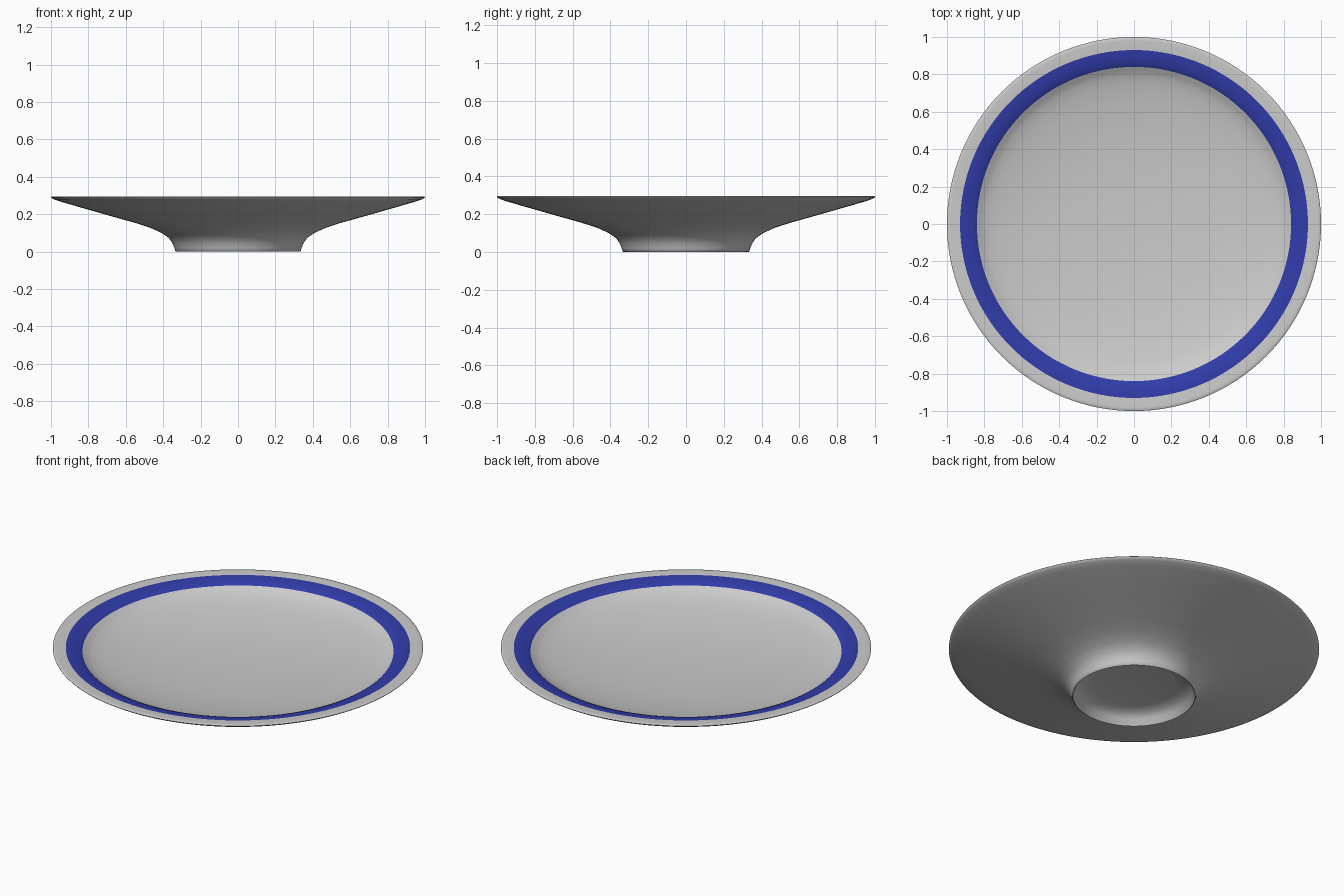
import bpy, math

if "Cube" in bpy.data.objects:
    bpy.data.objects.remove(bpy.data.objects["Cube"])

SEGMENTS = 128

# Cross-section (radius, height), from the underside centre round to the inside centre
underside = [(0.0, 0.07), (0.22, 0.07), (0.28, 0.06), (0.31, 0.035), (0.325, 0.005),
             (0.33, 0.0), (0.335, 0.003), (0.34, 0.02), (0.35, 0.045), (0.37, 0.073),
             (0.41, 0.101), (0.47, 0.128), (0.55, 0.154), (0.70, 0.196), (0.85, 0.239),
             (0.95, 0.268), (0.985, 0.28), (0.998, 0.288)]
rim = [(1.0, 0.292), (0.996, 0.295), (0.98, 0.295), (0.93, 0.293)]
band = [(0.90, 0.290), (0.865, 0.283), (0.84, 0.272)]
inside = [(0.82, 0.257), (0.79, 0.243), (0.74, 0.229), (0.66, 0.213), (0.55, 0.197),
          (0.40, 0.182), (0.20, 0.173), (0.0, 0.170)]
profile = underside + rim + band + inside
band_start = len(underside) + len(rim) - 1
band_end = band_start + len(band)

# Revolve the cross-section, with a single vertex at each pole
verts, rings = [], []
for r, z in profile:
    count = 1 if r == 0 else SEGMENTS
    rings.append(range(len(verts), len(verts) + count))
    for k in range(count):
        a = 2 * math.pi * k / SEGMENTS
        verts.append((r * math.cos(a), r * math.sin(a), z))

faces, mats = [], []
for i in range(len(rings) - 1):
    lo, hi = rings[i], rings[i + 1]
    for k in range(SEGMENTS):
        n = (k + 1) % SEGMENTS
        if len(lo) == 1:
            faces.append((lo[0], hi[n], hi[k]))
        elif len(hi) == 1:
            faces.append((lo[k], lo[n], hi[0]))
        else:
            faces.append((lo[k], lo[n], hi[n], hi[k]))
        mats.append(1 if band_start <= i < band_end else 0)

mesh = bpy.data.meshes.new("plate")
mesh.from_pydata(verts, [], faces)
plate = bpy.data.objects.new("plate", mesh)
bpy.context.collection.objects.link(plate)

# Plain grey body and blue painted band
grey = bpy.data.materials.new("plain_glaze")
blue = bpy.data.materials.new("blue_glaze")
blue.diffuse_color = (0.03, 0.045, 0.40, 1)
blue.use_nodes = True
blue.node_tree.nodes["Principled BSDF"].inputs["Base Color"].default_value = blue.diffuse_color
mesh.materials.append(grey)
mesh.materials.append(blue)
mesh.polygons.foreach_set("material_index", mats)

bpy.context.view_layer.objects.active = plate
plate.select_set(True)
bpy.ops.object.shade_smooth_by_angle(angle=math.radians(50))
